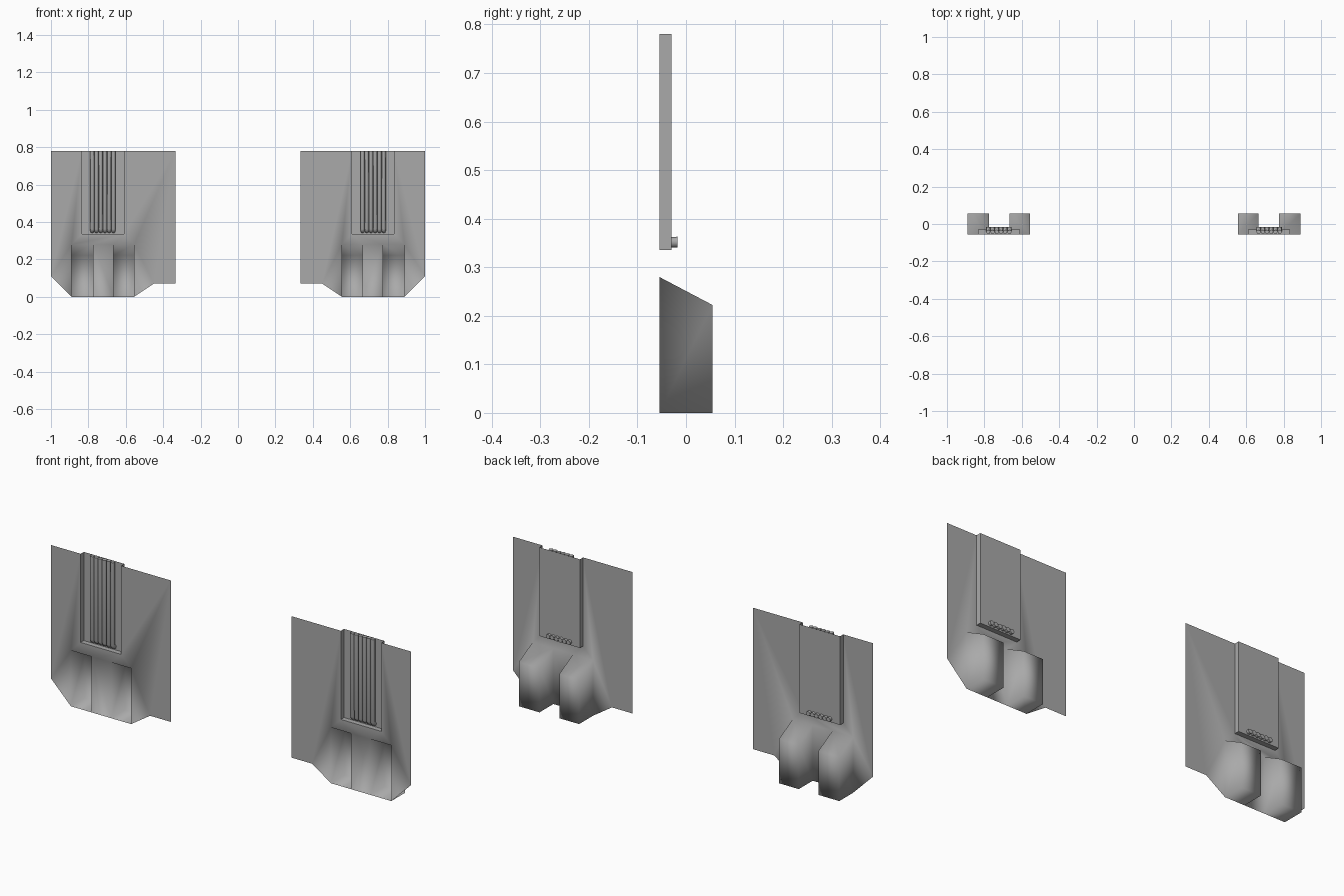
import bpy, bmesh

cube = bpy.data.objects.get("Cube")
if cube:
    bpy.data.objects.remove(cube)

grey = bpy.data.materials.new("plain grey")
grey.use_nodes = True
colour = (0.4, 0.4, 0.4, 1)
grey.diffuse_color = colour
grey.node_tree.nodes["Principled BSDF"].inputs["Base Color"].default_value = colour

FRONT, CHANNEL, BACK = -0.055, -0.03, 0.055
TOP, SILL, PEAK, LOW = 0.78, 0.335, 0.28, 0.222
POCKETS = [(0.555, 0.665), (0.775, 0.89)]
CH_IN, CH_OUT = 0.61, 0.835


def shell(name, polygons, smooth):
    """Welded open sheet on the +x side, mirrored to -x."""
    bm = bmesh.new()
    for points in polygons:
        bm.faces.new([bm.verts.new(p) for p in points])
    bmesh.ops.remove_doubles(bm, verts=bm.verts, dist=0.0005)
    bmesh.ops.recalc_face_normals(bm, faces=bm.faces)
    if sum(f.normal.y * f.calc_area() for f in bm.faces) > 0:
        bmesh.ops.reverse_faces(bm, faces=bm.faces)
    mesh = bpy.data.meshes.new(name)
    bm.to_mesh(mesh)
    bm.free()
    mesh.materials.append(grey)
    for f in mesh.polygons:
        f.use_smooth = smooth
    obj = bpy.data.objects.new(name, mesh)
    bpy.context.collection.objects.link(obj)
    obj.modifiers.new("mirror", 'MIRROR').use_mirror_merge = False
    return obj


def hollow(x0, x1, bottom, back, peak, back_top, closed_top):
    """Walls of a recess pushed backwards out of the front sheet."""
    a, b, c, d = [(x, FRONT, z) for x, z in ((x0, bottom), (x1, bottom), (x1, peak), (x0, peak))]
    e, f, g, h = [(x, back, z) for x, z in ((x0, bottom), (x1, bottom), (x1, back_top), (x0, back_top))]
    walls = [(e, f, g, h), (a, e, h, d), (b, c, g, f), (a, b, f, e)]
    if closed_top:
        walls.append((d, h, g, c))
    return walls


# Flat front sheet around the channel and the pockets
(p0, p1), (p2, p3) = POCKETS
outline = [
    [(0.335, 0.07), (0.45, 0.07), (p0, 0), (p0, PEAK), (CH_IN, SILL), (CH_IN, TOP), (0.335, TOP)],
    [(p0, PEAK), (p1, PEAK), (p2, PEAK), (p3, PEAK), (CH_OUT, SILL), (CH_IN, SILL)],
    [(p1, 0), (p2, 0), (p2, PEAK), (p1, PEAK)],
    [(p3, 0), (1, 0.11), (1, TOP), (CH_OUT, TOP), (CH_OUT, SILL), (p3, PEAK)],
]
sheet = [[(x, FRONT, z) for x, z in poly] for poly in outline]
for x0, x1 in POCKETS:
    sheet += hollow(x0, x1, 0, BACK, PEAK, LOW, True)
shell("panel_with_pockets", sheet, True)

# Shallow channel, open at the top
shell("tube_channel", hollow(CH_IN, CH_OUT, SILL, CHANNEL, TOP, TOP, False), False)

# Six tubes per channel, each bending back through the channel wall
RADIUS = 0.0113
path = [(-0.042, TOP), (-0.042, 0.363), (-0.039, 0.355), (-0.031, 0.3515), (-0.017, 0.3515)]
for side, label in ((1, "left"), (-1, "right")):
    curve = bpy.data.curves.new(label + "_tubes", 'CURVE')
    curve.dimensions = '3D'
    curve.bevel_depth = RADIUS
    curve.bevel_resolution = 2
    curve.use_fill_caps = True
    curve.materials.append(grey)
    for i in range(6):
        x = side * (0.7225 + (i - 2.5) * 2 * RADIUS)
        spline = curve.splines.new('POLY')
        spline.points.add(len(path) - 1)
        for point, (y, z) in zip(spline.points, path):
            point.co = (x, y, z, 1)
        spline.use_smooth = True
    obj = bpy.data.objects.new(label + "_tubes", curve)
    bpy.context.collection.objects.link(obj)
